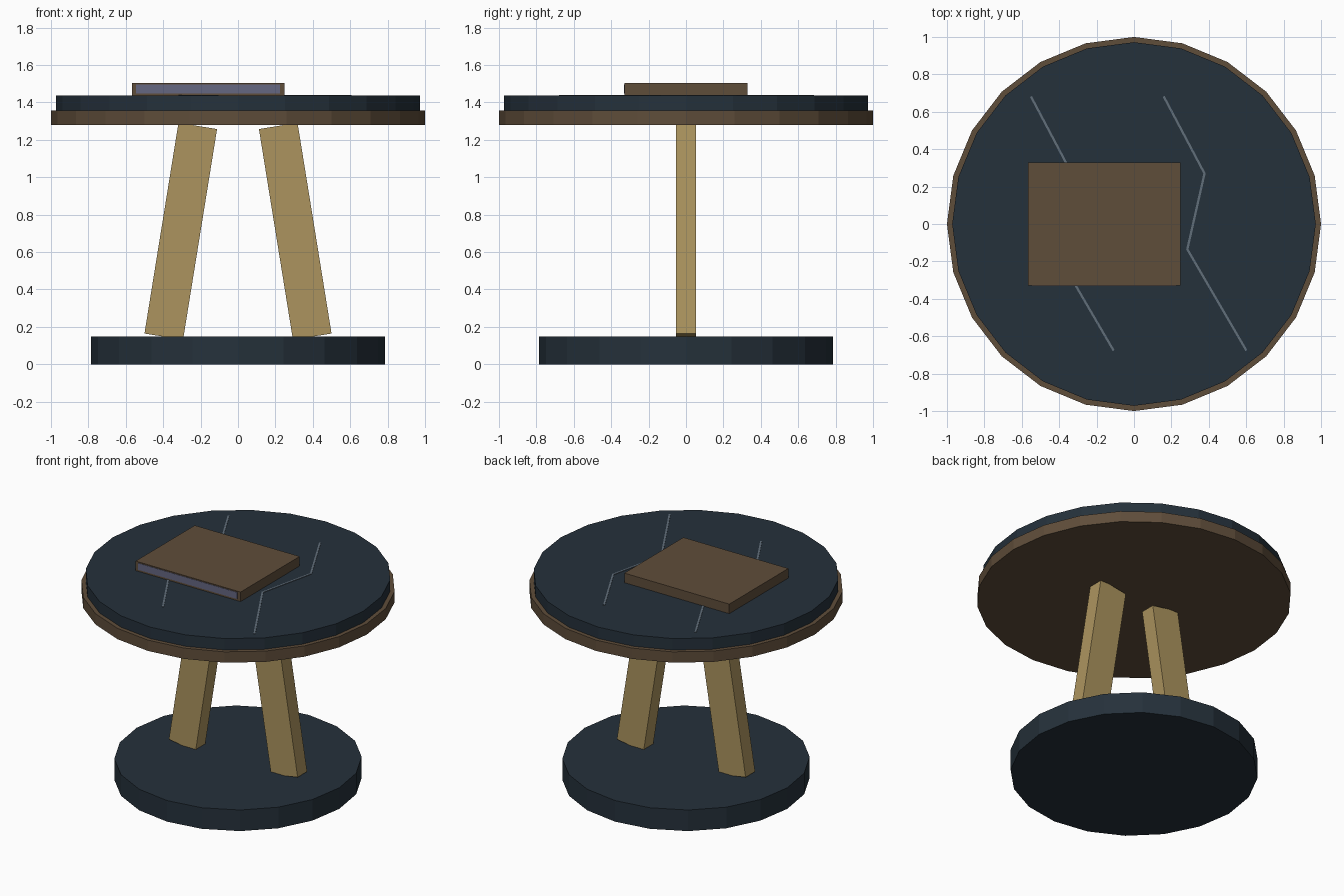
import bpy
import math
from mathutils import Vector

old = bpy.data.objects.get("Cube")
if old:
    bpy.data.objects.remove(old, do_unlink=True)


def material(name, rgb):
    lin = [((c / 255 + 0.055) / 1.055) ** 2.4 for c in rgb]
    m = bpy.data.materials.new(name)
    m.use_nodes = True
    m.diffuse_color = (*lin, 1)
    m.node_tree.nodes["Principled BSDF"].inputs["Base Color"].default_value = (*lin, 1)
    return m


slate = material("dark slate", (37, 49, 59))
brown = material("dark brown", (95, 77, 58))
wood = material("pale wood", (172, 148, 94))
paper = material("grey paper", (101, 103, 129))
vein = material("grey vein", (97, 110, 122))


def finish(name, mat):
    ob = bpy.context.object
    ob.name = name
    ob.data.materials.append(mat)
    return ob


def disc(name, radius, z0, z1, sides, mat):
    bpy.ops.mesh.primitive_cylinder_add(vertices=sides, radius=radius, depth=z1 - z0,
                                        location=(0, 0, (z0 + z1) / 2))
    return finish(name, mat)


def box(name, size, centre, mat, rotation=(0, 0, 0)):
    bpy.ops.mesh.primitive_cube_add(size=1, location=centre, rotation=rotation)
    bpy.context.object.scale = size
    return finish(name, mat)


# Base, table top and its brown rim
disc("base", 0.787, 0, 0.148, 20, slate)
disc("top_rim", 1.0, 1.28, 1.356, 24, brown)
TOP = 1.436
disc("table_top", 0.972, 1.356, TOP, 24, slate)

# Two leaning plank legs
for side, x in (("left", 1), ("right", -1)):
    box(side + "_leg", (0.209, 0.105, 1.141), (x * 0.306, 0, 0.711), wood, (0, -x * 0.16, 0))

# Closed book with its page block showing at the front
box("book_cover", (0.815, 0.656, 0.067), (-0.158, 0, TOP + 0.0335), brown)
box("book_pages", (0.77, 0.006, 0.047), (-0.16, -0.328, TOP + 0.036), paper)

# Thin zigzag veins lying on the table top
zigzag = [(0.16, 0.68), (0.377, 0.27), (0.285, -0.135), (0.6, -0.675)]
for name, shift in (("left_vein", 0), ("right_vein", -0.71)):
    points = [Vector((x + shift, y, TOP)) for x, y in zigzag]
    for i, (a, b) in enumerate(zip(points, points[1:])):
        d = b - a
        box(f"{name}_{i + 1}", (d.length + 0.004, 0.012, 0.008), (a + b) / 2, vein,
            (0, 0, math.atan2(d.y, d.x)))
